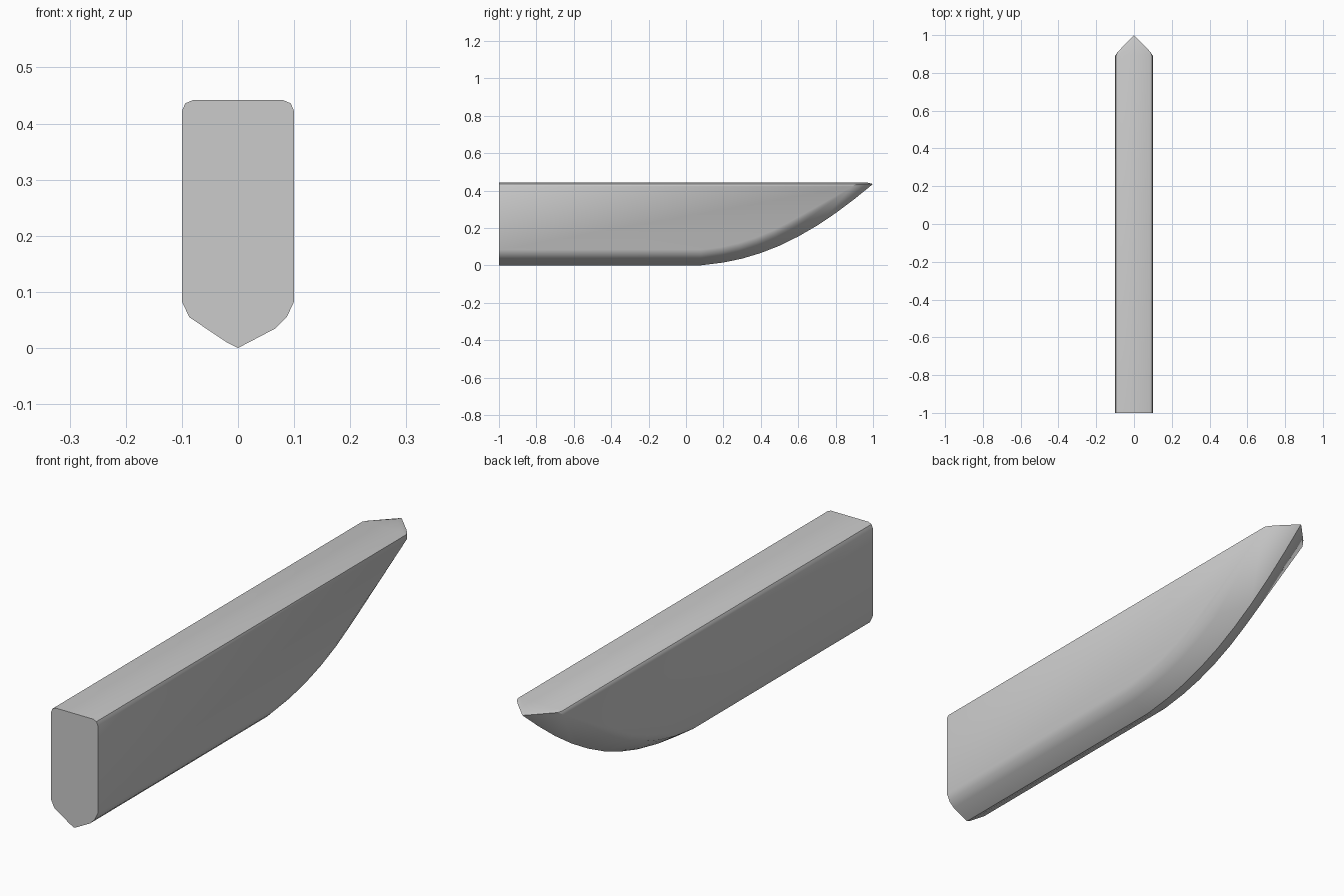
import bpy, bmesh, math

if "Cube" in bpy.data.objects:
    bpy.data.objects.remove(bpy.data.objects["Cube"])

TOP = 0.442
# keel line (y, z) in side view
KEEL = [(-1, 0), (0.08, 0), (0.2, 0.015), (0.3, 0.036), (0.4, 0.066), (0.5, 0.105),
        (0.6, 0.154), (0.7, 0.212), (0.8, 0.279), (0.9, 0.354), (1, 0.435)]
# V-shaped underside: x, distance in from the keel, distance at the tip
VEE = [(-0.1, 0.083, 0.11), (-0.087, 0.055, 0.09), (-0.02, 0.01, 0.02), (0, 0, 0),
       (0.067, 0.035, 0.067), (0.087, 0.055, 0.09), (0.1, 0.083, 0.11)]

points = []

# underside rings, set square to the keel line
last = len(KEEL) - 1
for i, (y, z) in enumerate(KEEL):
    if i < 2:
        ny, nz = 0, 1
    elif i == last:
        ny, nz = -1, 0
    else:
        (y0, z0), (y1, z1) = KEEL[i - 1], KEEL[i + 1]
        length = math.hypot(y1 - y0, z1 - z0)
        ny, nz = -(z1 - z0) / length, (y1 - y0) / length
    t = max(0, (y - 0.08) / 0.92) ** 2
    for x, d, d_tip in VEE:
        k = d + (d_tip - d) * t
        limit = 0.422 if abs(x) > 0.09 else 0.435
        points.append((x, y + ny * k, min(z + nz * k, limit)))

# flat top with rounded long edges and a pointed end
for s in (-1, 1):
    for x, y, z in [(0.1, 0.89, 0.422), (0.094, 0.893, 0.436), (0.08, 0.895, TOP)]:
        points += [(s * x, -1, z), (s * x, y, z)]
points.append((0, 0.972, TOP))

# the body is convex, so skin it with a hull
bm = bmesh.new()
for p in points:
    bm.verts.new(p)
bmesh.ops.convex_hull(bm, input=bm.verts[:])
bmesh.ops.delete(bm, geom=[v for v in bm.verts if not v.link_faces], context='VERTS')
bmesh.ops.dissolve_limit(bm, angle_limit=math.radians(0.5), verts=bm.verts[:], edges=bm.edges[:])
bmesh.ops.recalc_face_normals(bm, faces=bm.faces[:])

mesh = bpy.data.meshes.new("keel_beam")
bm.to_mesh(mesh)
bm.free()
beam = bpy.data.objects.new("keel_beam", mesh)
bpy.context.collection.objects.link(beam)
bpy.context.view_layer.objects.active = beam
beam.select_set(True)
bpy.ops.object.shade_smooth_by_angle(angle=math.radians(30))
